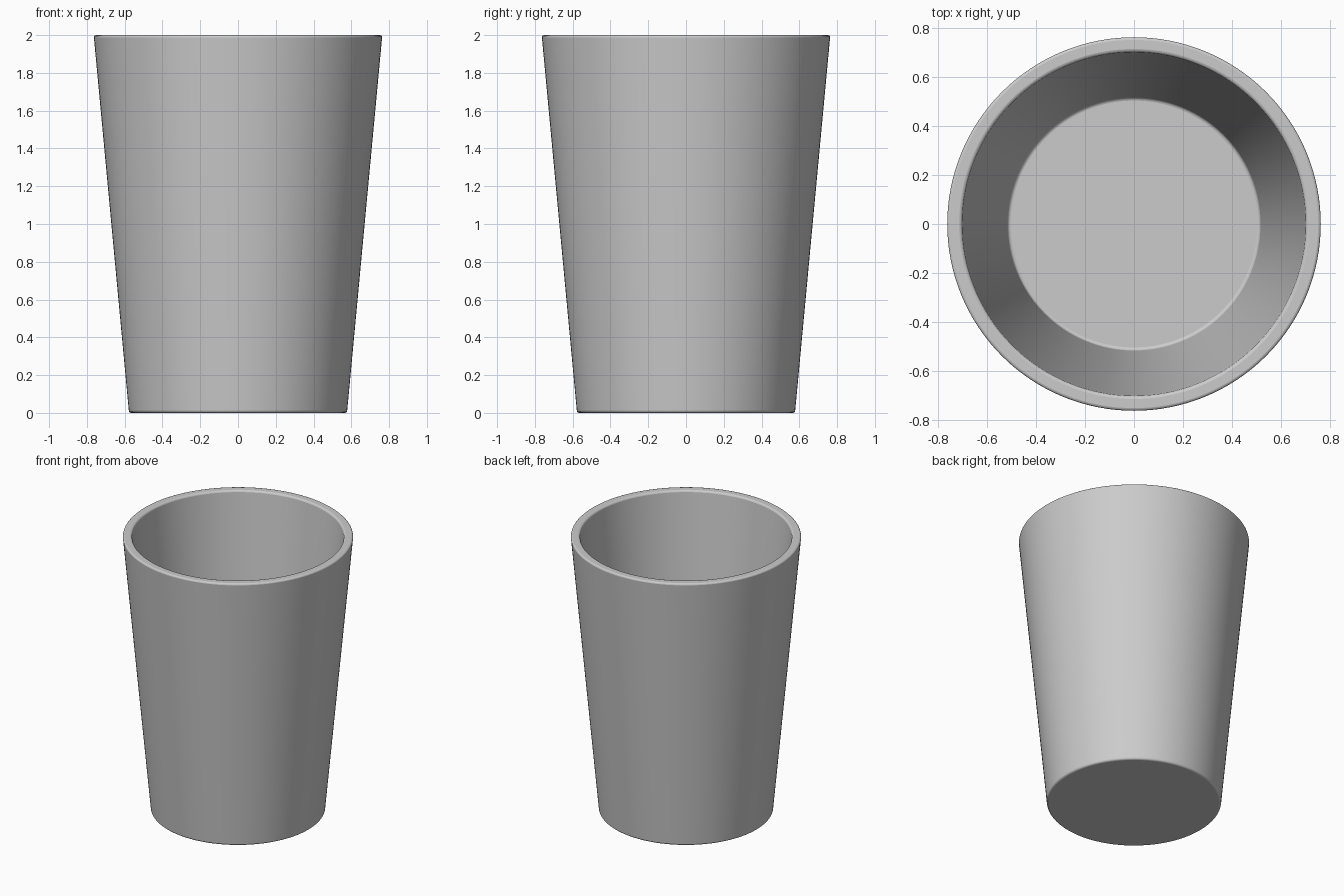
import bpy, bmesh, math

if "Cube" in bpy.data.objects:
    bpy.data.objects.remove(bpy.data.objects["Cube"])

SIDES = 128

# Half section of the cup wall: (radius, height), from the inner floor centre
# up over the rim and down to the underside centre
profile = [(0, 0.06), (0.516, 0.06), (0.703, 2.0),
           (0.764, 2.0), (0.577, 0.0), (0, 0)]

# Cup: revolve the section around z
bm = bmesh.new()
verts = [bm.verts.new((r, 0, z)) for r, z in profile]
edges = [bm.edges.new(pair) for pair in zip(verts, verts[1:])]
bmesh.ops.spin(bm, geom=verts + edges, cent=(0, 0, 0), axis=(0, 0, 1),
               angle=math.tau, steps=SIDES, use_duplicate=False)
bmesh.ops.remove_doubles(bm, verts=bm.verts, dist=1e-4)
bmesh.ops.recalc_face_normals(bm, faces=bm.faces)
mesh = bpy.data.meshes.new("cup")
bm.to_mesh(mesh)
bm.free()
cup = bpy.data.objects.new("cup", mesh)
bpy.context.collection.objects.link(cup)

# Small rounding on rim, base and inner floor edges
bevel = cup.modifiers.new("rounded_edges", 'BEVEL')
bevel.width = 0.012
bevel.segments = 3
bevel.limit_method = 'ANGLE'
bevel.angle_limit = math.radians(40)

bpy.context.view_layer.objects.active = cup
cup.select_set(True)
bpy.ops.object.shade_smooth_by_angle(angle=math.radians(40))
# Shading must be evaluated after the rounding
for poly in mesh.polygons:
    poly.use_smooth = True
